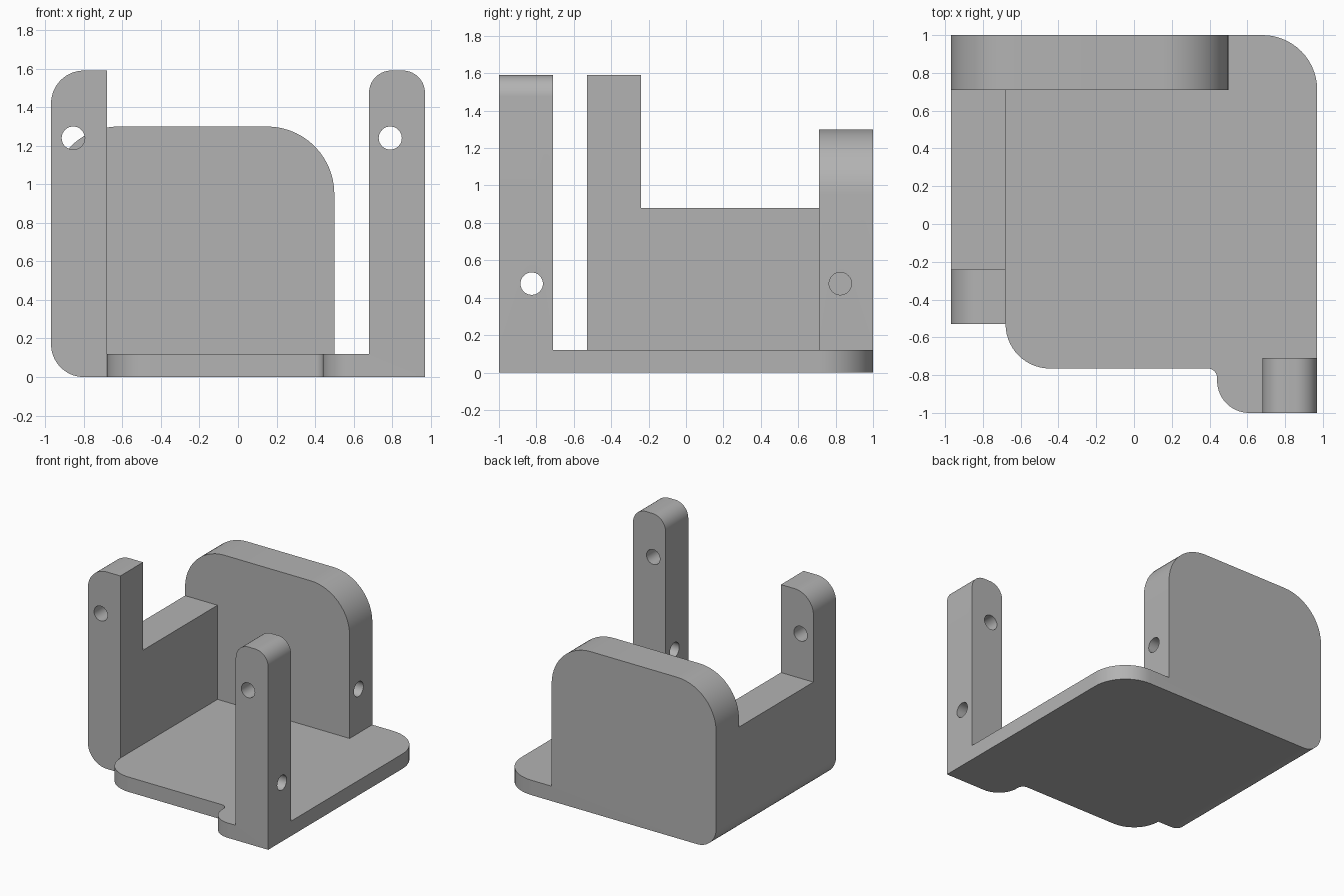
import bpy, bmesh, math
from mathutils import Vector

if "Cube" in bpy.data.objects:
    bpy.data.objects.remove(bpy.data.objects["Cube"], do_unlink=True)

grey = bpy.data.materials.new("plain grey")
grey.use_nodes = True
colour = (0.45, 0.45, 0.45, 1)
grey.diffuse_color = colour
grey.node_tree.nodes["Principled BSDF"].inputs["Base Color"].default_value = colour


def fillet(corners, steps=14):
    """Turn (u, v, radius) right-angled corners into a rounded outline."""
    points = []
    for i, (u, v, r) in enumerate(corners):
        here = Vector((u, v))
        if not r:
            points.append(here)
            continue
        to_prev = (Vector(corners[i - 1][:2]) - here).normalized() * r
        to_next = (Vector(corners[(i + 1) % len(corners)][:2]) - here).normalized() * r
        centre = here + to_prev + to_next
        for k in range(steps + 1):
            a = k / steps * math.pi / 2
            points.append(centre - to_next * math.cos(a) - to_prev * math.sin(a))
    return points


def slab(name, corners, axis, low, high):
    """Extrude a rounded outline along y (outline in xz) or z (outline in xy)."""
    place = (lambda p, d: (p.x, d, p.y)) if axis == "y" else (lambda p, d: (p.x, p.y, d))
    bm = bmesh.new()
    face = bm.faces.new([bm.verts.new(place(p, low)) for p in fillet(corners)])
    grown = bmesh.ops.extrude_face_region(bm, geom=[face])["geom"]
    offset = Vector(place(Vector((0, 0)), high - low))
    bmesh.ops.translate(bm, vec=offset, verts=[g for g in grown if isinstance(g, bmesh.types.BMVert)])
    bmesh.ops.remove_doubles(bm, verts=bm.verts, dist=0.0001)
    bmesh.ops.recalc_face_normals(bm, faces=bm.faces)
    mesh = bpy.data.meshes.new(name)
    bm.to_mesh(mesh)
    bm.free()
    mesh.materials.append(grey)
    obj = bpy.data.objects.new(name, mesh)
    bpy.context.collection.objects.link(obj)
    return obj


def hole(name, centre, length, along):
    turn = (0, math.pi / 2, 0) if along == "x" else (math.pi / 2, 0, 0)
    bpy.ops.mesh.primitive_cylinder_add(vertices=32, radius=0.06, depth=length,
                                        location=centre, rotation=turn)
    obj = bpy.context.object
    obj.name = name
    obj.data.materials.append(grey)
    return obj


def combine(body, other, operation):
    mod = body.modifiers.new(other.name, "BOOLEAN")
    mod.operation, mod.object, mod.solver = operation, other, "EXACT"
    bpy.ops.object.select_all(action="DESELECT")
    bpy.context.view_layer.objects.active = body
    body.select_set(True)
    bpy.ops.object.modifier_apply(modifier=mod.name)
    bpy.data.objects.remove(other, do_unlink=True)


EDGE, INNER, THICK = 0.97, 0.68, 0.12

# Floor plate with rounded corners and a stepped front edge
bracket = slab("bracket_body", [
    (-INNER, 1, 0), (EDGE, 1, 0.29), (EDGE, -1, 0), (0.44, -1, 0.17),
    (0.44, -0.765, 0.05), (-INNER, -0.765, 0.235)], "z", 0, THICK)

# Upright parts
parts = [
    slab("side_wall", [(-EDGE, 0, 0.17), (-INNER, 0, 0), (-INNER, 0.88, 0), (-EDGE, 0.88, 0)],
         "y", -0.24, 0.71),
    slab("side_post", [(-EDGE, 0, 0.17), (-INNER, 0, 0), (-INNER, 1.59, 0), (-EDGE, 1.59, 0.17)],
         "y", -0.53, -0.24),
    slab("back_plate", [(-EDGE, 0, 0.17), (0.5, 0, 0), (0.5, 1.3, 0.35), (-EDGE, 1.3, 0.35)],
         "y", 0.71, 1),
    slab("front_post", [(INNER, 0, 0), (EDGE, 0, 0), (EDGE, 1.59, 0.115), (INNER, 1.59, 0.115)],
         "y", -1, -0.71),
]
for part in parts:
    combine(bracket, part, "UNION")

# Screw holes: three go through, the one in the back plate is blind
for cutter in [
    hole("side_post_hole", (-0.855, -0.385, 1.24), 0.5, "y"),
    hole("front_post_hole", (0.79, -0.855, 1.24), 0.5, "y"),
    hole("front_post_cross_hole", (0.825, -0.825, 0.475), 0.5, "x"),
    hole("back_plate_hole", (0.4, 0.825, 0.475), 0.6, "x"),
]:
    combine(bracket, cutter, "DIFFERENCE")

# Merge coplanar faces, then shade the curves smooth
bm = bmesh.new()
bm.from_mesh(bracket.data)
bmesh.ops.remove_doubles(bm, verts=bm.verts, dist=0.0001)
bmesh.ops.dissolve_limit(bm, angle_limit=0.01, verts=bm.verts, edges=bm.edges)
bm.to_mesh(bracket.data)
bm.free()
bpy.ops.object.select_all(action="DESELECT")
bracket.select_set(True)
bpy.context.view_layer.objects.active = bracket
bpy.ops.object.shade_smooth_by_angle(angle=math.radians(30))
